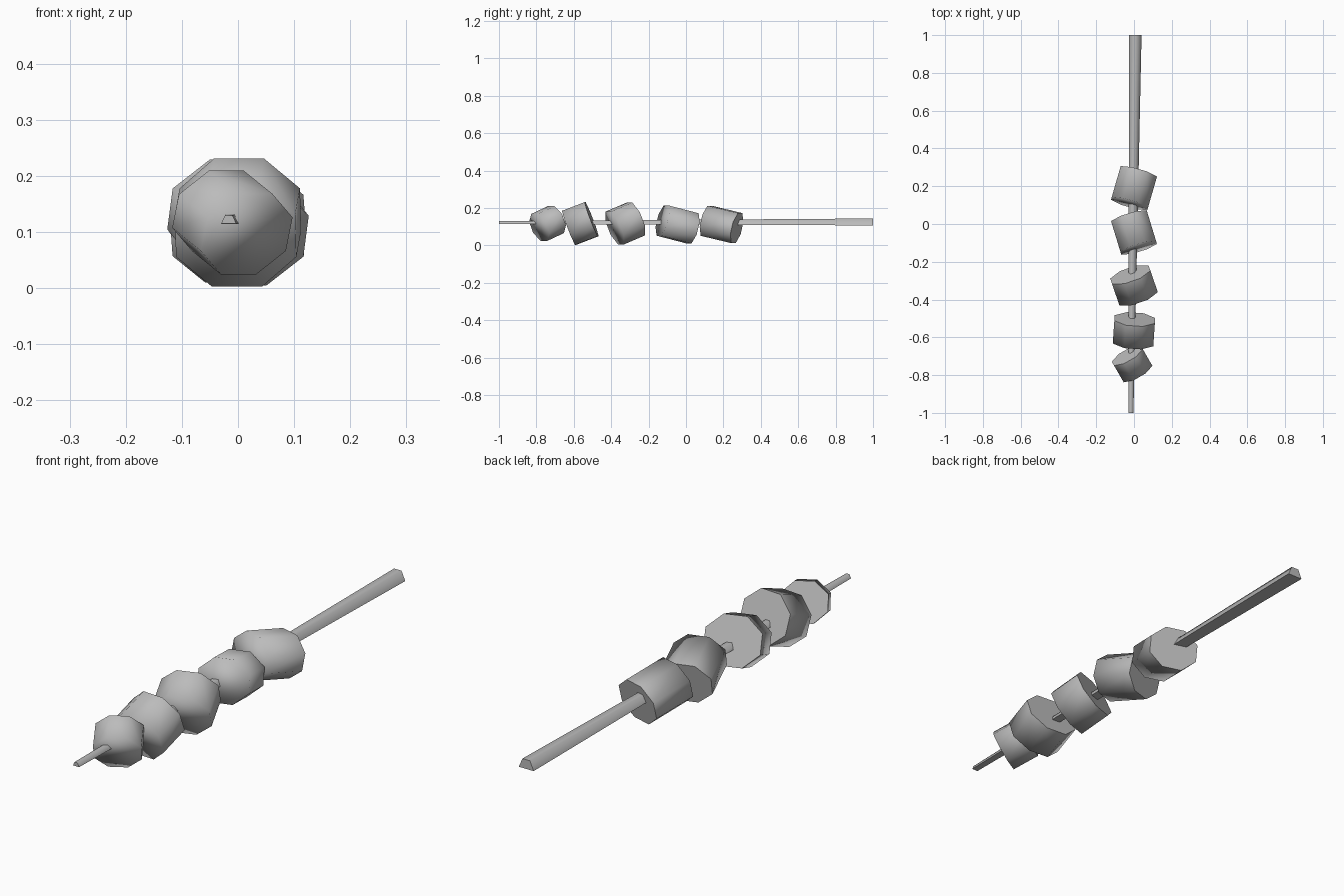
import bpy, bmesh
from math import radians, cos
from mathutils import Matrix, Vector

if "Cube" in bpy.data.objects:
    bpy.data.objects.remove(bpy.data.objects["Cube"])

GREY = (0.5, 0.5, 0.5, 1)
mat = bpy.data.materials.new("plain grey")
mat.use_nodes = True
mat.diffuse_color = GREY
mat.node_tree.nodes["Principled BSDF"].inputs["Base Color"].default_value = GREY


def finish(bm, name):
    bmesh.ops.recalc_face_normals(bm, faces=bm.faces)
    for f in bm.faces:
        f.smooth = True
    mesh = bpy.data.meshes.new(name)
    bm.to_mesh(mesh)
    bm.free()
    mesh.materials.append(mat)
    obj = bpy.data.objects.new(name, mesh)
    bpy.context.collection.objects.link(obj)


def chunk(name, centre, width, height, length, pitch, yaw):
    """Eight-sided chunk lying along y; its back rim is sharp, its front rim soft."""
    bm = bmesh.new()
    r = 0.5 / cos(radians(22.5))
    bmesh.ops.create_cone(bm, cap_ends=True, segments=8, radius1=r, radius2=r, depth=1)
    bmesh.ops.rotate(bm, verts=bm.verts, matrix=Matrix.Rotation(radians(22.5), 3, 'Z'))
    if not any(abs(v.co.x - 0.5) < 0.01 for v in bm.verts):
        bmesh.ops.rotate(bm, verts=bm.verts, matrix=Matrix.Rotation(radians(22.5), 3, 'Z'))
    bmesh.ops.rotate(bm, verts=bm.verts, matrix=Matrix.Rotation(radians(-90), 3, 'X'))
    for e in bm.edges:
        e.smooth = not all(v.co.y > 0 for v in e.verts)
    m = (Matrix.Translation(Vector(centre)) @ Matrix.Rotation(radians(-yaw), 4, 'Z')
         @ Matrix.Rotation(radians(pitch), 4, 'X') @ Matrix.Diagonal((width, length, height, 1)))
    bmesh.ops.transform(bm, matrix=m, verts=bm.verts)
    finish(bm, name)


# Threaded chunks, front to back: centre, width, height, length, pitch, yaw
chunk("front_chunk", (-0.01, -0.74, 0.117), 0.175, 0.155, 0.11, 22, -30)
chunk("second_chunk", (0, -0.565, 0.117), 0.215, 0.195, 0.13, 21, 4)
chunk("middle_chunk", (0, -0.325, 0.117), 0.215, 0.19, 0.13, 22, -19)
chunk("fourth_chunk", (0, -0.045, 0.112), 0.197, 0.167, 0.175, -14, -17)
chunk("rear_chunk", (0, 0.19, 0.112), 0.2, 0.165, 0.175, -13, 16)

# Tapered stick with a narrow top and a wide flat underside
bm = bmesh.new()
ends = []
for y, left, right, low, high in ((-1, -0.03, -0.003, 0.115, 0.13),
                                  (1, -0.026, 0.04, 0.107, 0.144)):
    inset = (right - left) * 0.25
    ends.append([bm.verts.new(p) for p in ((left, y, low), (right, y, low),
                                           (right - inset, y, high), (left + inset, y, high))])
for ring in ends:
    bm.faces.new(ring)
for i in range(4):
    j = (i + 1) % 4
    bm.faces.new((ends[0][i], ends[0][j], ends[1][j], ends[1][i]))
bm.normal_update()
bmesh.ops.recalc_face_normals(bm, faces=bm.faces)
for e in bm.edges:
    e.smooth = e.calc_face_angle() < radians(70)
finish(bm, "stick")
